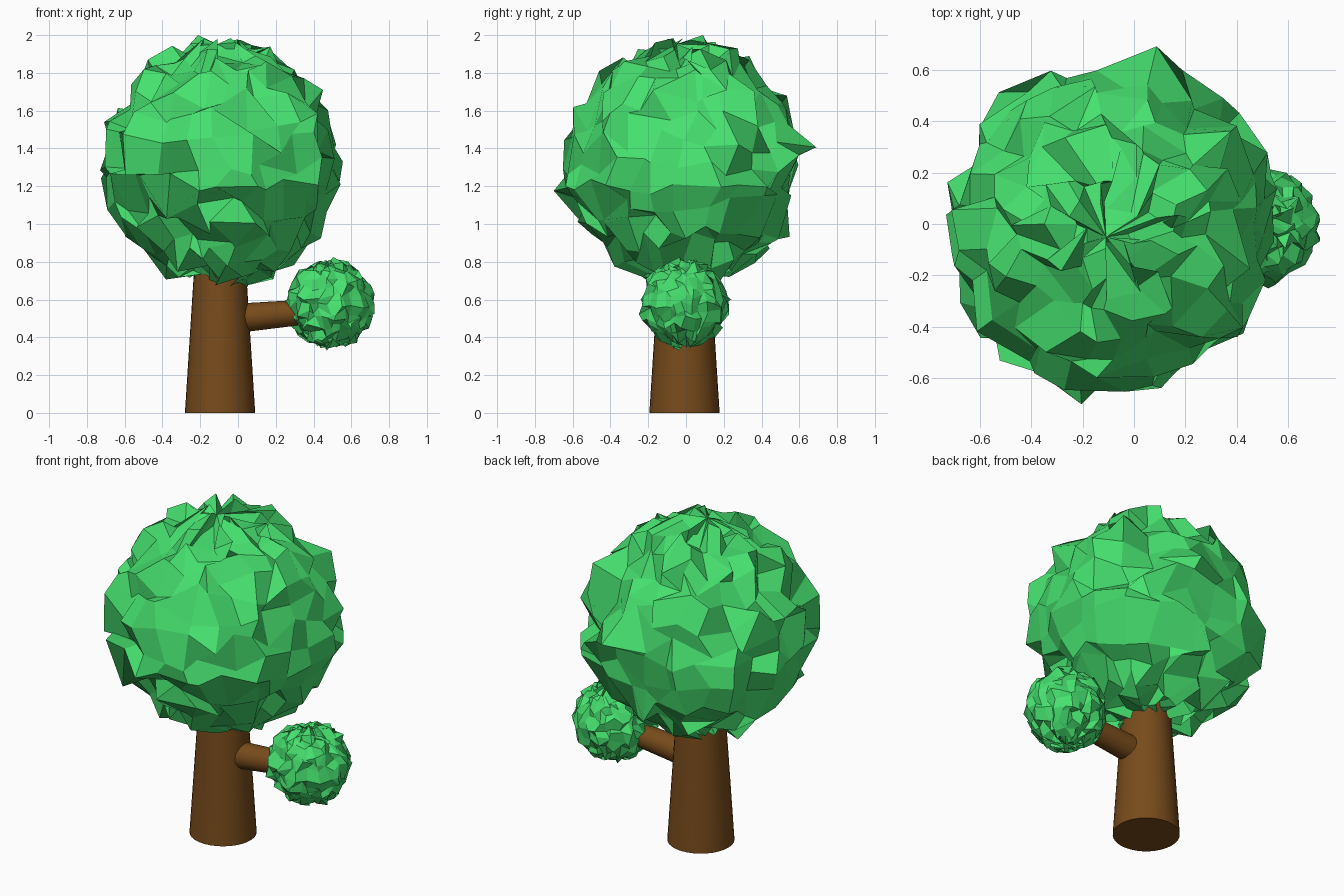
import bpy, bmesh, math, random
from mathutils import Vector

if "Cube" in bpy.data.objects:
    bpy.data.objects.remove(bpy.data.objects["Cube"])


def material(name, color):
    m = bpy.data.materials.new(name)
    m.diffuse_color = (*color, 1)
    m.use_nodes = True
    m.node_tree.nodes["Principled BSDF"].inputs["Base Color"].default_value = m.diffuse_color
    return m


bark = material("bark brown", (0.185, 0.07, 0.011))
leaf = material("leaf green", (0.062, 0.75, 0.16))


def limb(name, start, end, r1, r2):
    """Tapered round limb between two points."""
    start, end = Vector(start), Vector(end)
    axis = end - start
    bpy.ops.mesh.primitive_cone_add(vertices=32, radius1=r1, radius2=r2,
                                    depth=axis.length, location=(start + end) / 2,
                                    rotation=axis.to_track_quat('Z', 'Y').to_euler())
    ob = bpy.context.object
    ob.name = name
    ob.data.materials.append(bark)
    bpy.ops.object.shade_smooth_by_angle(angle=math.radians(30))


def foliage(name, centre, radius, jitter, lo, hi, segments, rings, seed):
    """Sphere with scattered vertices, its tips kept to the box lo..hi."""
    rng = random.Random(seed)
    bm = bmesh.new()
    bmesh.ops.create_uvsphere(bm, u_segments=segments, v_segments=rings, radius=radius)
    for v in bm.verts:
        v.co += Vector(centre) + Vector([rng.uniform(-jitter, jitter) for _ in range(3)])
    for i in range(3):
        min(bm.verts, key=lambda v: v.co[i]).co[i] = lo[i]
        max(bm.verts, key=lambda v: v.co[i]).co[i] = hi[i]
        for v in bm.verts:
            v.co[i] = min(max(v.co[i], lo[i]), hi[i])
    me = bpy.data.meshes.new(name)
    bm.to_mesh(me)
    bm.free()
    me.materials.append(leaf)
    bpy.context.collection.objects.link(bpy.data.objects.new(name, me))


# Trunk and side branch
limb("trunk", (-0.095, -0.008, 0), (-0.095, -0.008, 0.88), 0.186, 0.130)
limb("branch", (-0.06, -0.008, 0.496), (0.42, -0.008, 0.54), 0.079, 0.064)

# Leaf balls
foliage("main_crown", (-0.085, -0.003, 1.322), 0.61, 0.068,
        (-0.73, -0.70, 0.67), (0.555, 0.69, 2.0), 28, 16, 7)
foliage("small_crown", (0.487, -0.006, 0.578), 0.222, 0.024,
        (0.25, -0.25, 0.33), (0.723, 0.24, 0.825), 32, 16, 9)
